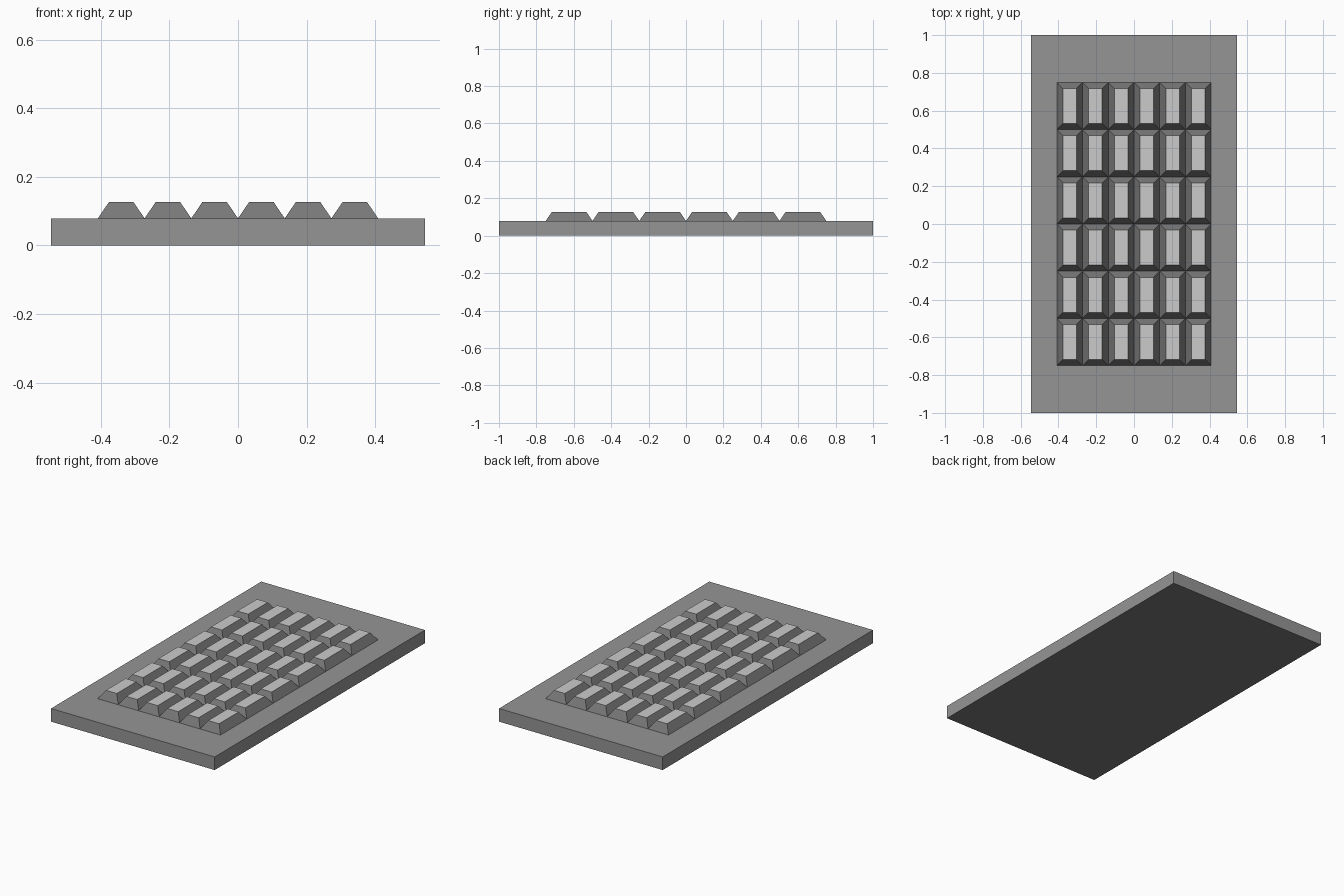
import bpy, bmesh
from mathutils import Matrix

if "Cube" in bpy.data.objects:
    bpy.data.objects.remove(bpy.data.objects["Cube"])

WIDTH, LENGTH, SLAB_H = 1.09, 2.0, 0.079
STUD_INSET, STUD_H = 0.032, 0.047
CELLS = 8
SLAB, DARK, TOP = 0, 1, 2          # material slots

bm = bmesh.new()

# Slab top: an 8 x 8 grid of cells
bmesh.ops.create_grid(
    bm, x_segments=CELLS, y_segments=CELLS, size=0.5,
    matrix=Matrix.Translation((0, 0, SLAB_H)) @ Matrix.Diagonal((WIDTH, LENGTH, 1, 1)))

# Slab sides and underside
rim = [e for e in bm.edges if e.is_boundary]
ext = bmesh.ops.extrude_edge_only(bm, edges=rim)["geom"]
for v in ext:
    if isinstance(v, bmesh.types.BMVert):
        v.co.z = 0
bottom = [e for e in ext if isinstance(e, bmesh.types.BMEdge)
          and all(v.co.z < 1e-6 for v in e.verts)]
bmesh.ops.contextual_create(bm, geom=bottom)
bmesh.ops.recalc_face_normals(bm, faces=bm.faces)

# Bevelled studs: raise every cell except the outer ring
x_lim = WIDTH / 2 - WIDTH / CELLS
y_lim = LENGTH / 2 - LENGTH / CELLS
inner = []
for f in bm.faces:
    c = f.calc_center_median()
    if f.normal.z > 0.5 and abs(c.x) < x_lim and abs(c.y) < y_lim:
        inner.append(f)
bmesh.ops.inset_individual(bm, faces=inner, thickness=STUD_INSET,
                           depth=STUD_H, use_even_offset=True)
bm.normal_update()

# Light stud tops, dark stud slopes and underside, mid-grey slab
for f in bm.faces:
    z = f.calc_center_median().z
    if z > SLAB_H + STUD_H * 0.9:
        f.material_index = TOP
    elif z > SLAB_H + 0.005 or f.normal.z < -0.5:
        f.material_index = DARK
    else:
        f.material_index = SLAB

# Merge the flat coplanar faces of the slab
flat = [e for e in bm.edges if len(e.link_faces) == 2
        and e.calc_face_angle(1) < 0.001]
bmesh.ops.dissolve_limit(bm, angle_limit=0.001, verts=[], edges=flat)

mesh = bpy.data.meshes.new("studded_plate")
bm.to_mesh(mesh)
bm.free()
for name, g in (("slab_grey", 0.30), ("dark_grey", 0.19), ("light_grey", 0.62)):
    mat = bpy.data.materials.new(name)
    mat.diffuse_color = (g, g, g, 1)
    mat.use_nodes = True
    mat.node_tree.nodes["Principled BSDF"].inputs["Base Color"].default_value = mat.diffuse_color
    mesh.materials.append(mat)
plate = bpy.data.objects.new("studded_plate", mesh)
bpy.context.collection.objects.link(plate)
